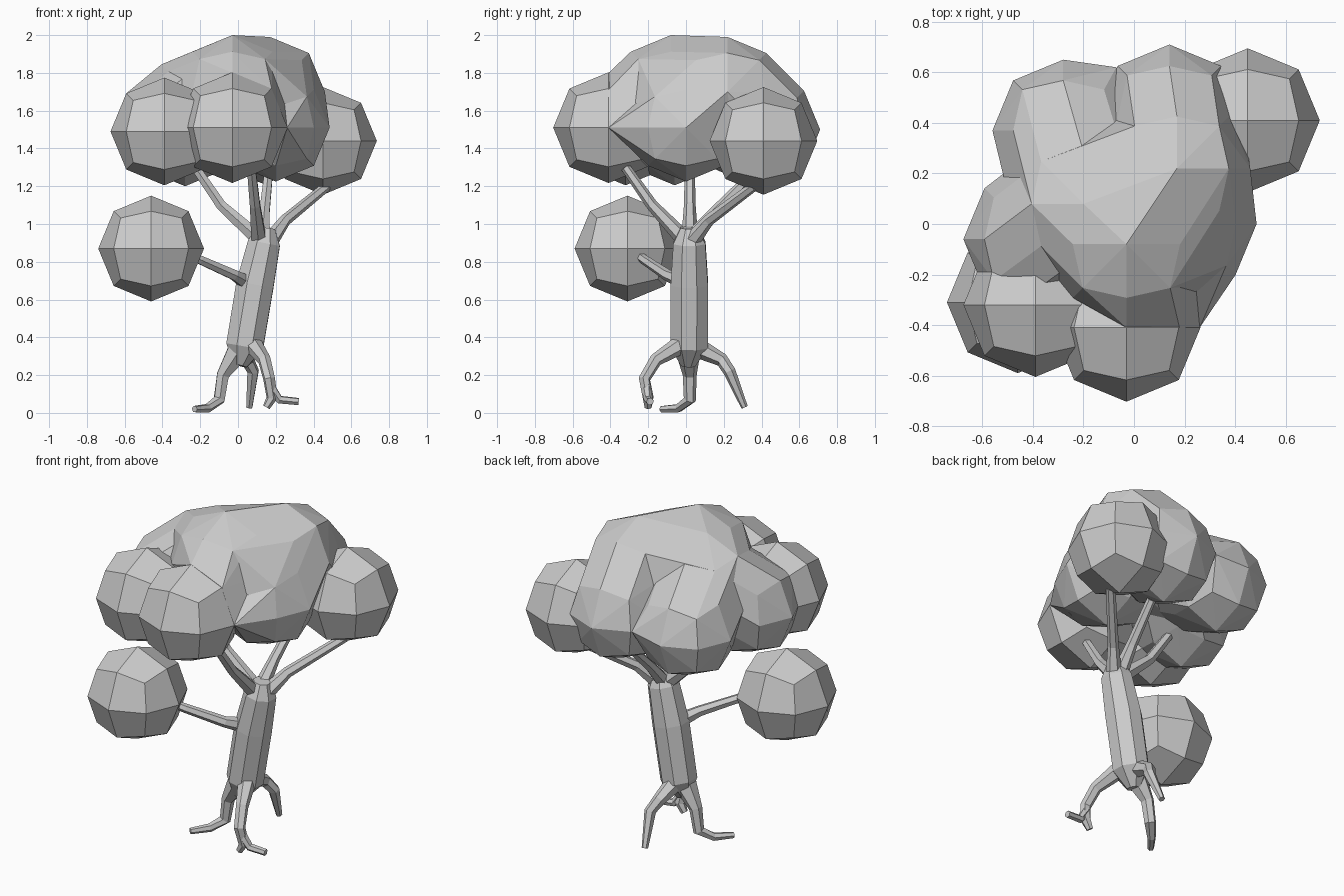
import bpy, bmesh, math
from mathutils import Vector

cube = bpy.data.objects.get("Cube")
if cube:
    bpy.data.objects.remove(cube, do_unlink=True)

GREY = (0.6, 0.6, 0.6, 1)
grey = bpy.data.materials.new("plain grey")
grey.use_nodes = True
grey.diffuse_color = GREY
grey.node_tree.nodes["Principled BSDF"].inputs["Base Color"].default_value = GREY


def finish(name, bm):
    bmesh.ops.recalc_face_normals(bm, faces=bm.faces[:])
    mesh = bpy.data.meshes.new(name)
    bm.to_mesh(mesh)
    bm.free()
    mesh.materials.append(grey)
    obj = bpy.data.objects.new(name, mesh)
    bpy.context.collection.objects.link(obj)
    return obj


def add_ball(bm, centre, radius):
    """Cube divided once and pushed out to a sphere."""
    ball = bmesh.new()
    bmesh.ops.create_cube(ball, size=2)
    bmesh.ops.subdivide_edges(ball, edges=ball.edges[:], cuts=1, use_grid_fill=True)
    for v in ball.verts:
        v.co = Vector(centre) + v.co.normalized() * radius
    temp = bpy.data.meshes.new("temp")
    ball.to_mesh(temp)
    ball.free()
    bm.from_mesh(temp)
    bpy.data.meshes.remove(temp)


def leaf_ball(name, centre, radius):
    bm = bmesh.new()
    add_ball(bm, centre, radius)
    return finish(name, bm)


def leaf_hull(name, balls, points=()):
    """One faceted mass wrapped round several balls and points."""
    bm = bmesh.new()
    for centre, radius in balls:
        add_ball(bm, centre, radius)
    for p in points:
        bm.verts.new(p)
    hull = bmesh.ops.convex_hull(bm, input=bm.verts[:])
    loose = set(hull["geom_interior"]) | set(hull["geom_unused"])
    bmesh.ops.delete(bm, geom=[v for v in loose if isinstance(v, bmesh.types.BMVert)],
                     context="VERTS")
    keep = {f for f in hull["geom"] if isinstance(f, bmesh.types.BMFace) and f.is_valid}
    bmesh.ops.delete(bm, geom=[f for f in bm.faces if f not in keep], context="FACES")
    return finish(name, bm)


def tube(name, path, radii, sides=6):
    """Sweep a polygon along a path, with a radius at each point."""
    pts = [Vector(p) for p in path]
    bm = bmesh.new()
    rings = []
    side = Vector((1, 0, 0))
    for i, p in enumerate(pts):
        along = (pts[min(i + 1, len(pts) - 1)] - pts[max(i - 1, 0)]).normalized()
        if abs(along.dot(side)) > 0.95:
            side = Vector((0, 0, -1))
        side = (side - along * side.dot(along)).normalized()
        up = along.cross(side)
        turn = [2 * math.pi * (k + 0.5) / sides for k in range(sides)]
        rings.append([bm.verts.new(p + (side * math.cos(a) + up * math.sin(a)) * radii[i])
                      for a in turn])
    for low, high in zip(rings, rings[1:]):
        for k in range(sides):
            n = (k + 1) % sides
            bm.faces.new((low[k], low[n], high[n], high[k]))
    bm.faces.new(rings[0])
    bm.faces.new(rings[-1])
    return finish(name, bm)


# Foliage: separate balls
leaf_ball("low_leaf_ball", (-0.46, -0.31, 0.87), 0.28)
leaf_ball("front_leaf_ball", (-0.03, -0.41, 1.51), 0.293)
leaf_ball("front_side_leaf_ball", (-0.39, -0.32, 1.49), 0.285)
leaf_ball("far_leaf_ball", (0.45, 0.41, 1.44), 0.285)

# Foliage: large joined masses
crown = ((-0.03, -0.08, 1.7), 0.3)
back_crown = ((0.17, 0.22, 1.7), 0.29)
side_crown = ((-0.2, 0.08, 1.64), 0.29)
right_ball = ((0.2, 0, 1.51), 0.285)
side_ball = ((-0.39, -0.06, 1.49), 0.285)
back_ball = ((0.14, 0.42, 1.5), 0.29)
back_side_ball = ((-0.28, 0.37, 1.48), 0.28)
front_tip = (0.26, -0.41, 1.51)
leaf_hull("crown_mass", [crown, back_crown, right_ball])
leaf_hull("crown_side_mass", [crown, back_crown, side_crown])
leaf_hull("crown_front_mass", [crown], [(-0.03, -0.41, 1.8), (0.18, -0.41, 1.71), front_tip])
leaf_hull("right_mass", [right_ball], [front_tip])
leaf_hull("side_mass", [side_crown, side_ball])
leaf_hull("back_mass", [back_crown, back_ball])
leaf_hull("back_side_mass", [side_crown, back_side_ball], [(-0.07, 0.62, 1.5)])

# Trunk
tube("trunk", [(0.01, 0.01, 0.25), (0.035, 0.018, 0.35), (0.09, 0.018, 0.68),
               (0.138, 0.018, 0.9), (0.15, 0.018, 0.98)],
     [0.04, 0.106, 0.107, 0.092, 0.05], 8)

# Branches
branches = {
    "low_branch": [(0.05, 0, 0.69), (-0.02, -0.1, 0.73), (-0.2, -0.22, 0.81), (-0.3, -0.27, 0.85)],
    "side_branch": [(0.11, 0.02, 0.92), (-0.09, 0.02, 1.1), (-0.24, 0.02, 1.32)],
    "front_branch": [(0.11, -0.01, 0.92), (0.09, -0.18, 1.1), (0.07, -0.32, 1.3)],
    "back_branch": [(0.13, 0.03, 0.92), (0.14, 0.15, 1.06), (0.16, 0.34, 1.25)],
    "far_branch": [(0.17, 0.03, 0.91), (0.25, 0.12, 1.02), (0.47, 0.36, 1.2)],
}
for name, path in branches.items():
    tube(name, path, [0.045, 0.031, 0.026, 0.022][:len(path)])

# Roots
tube("side_root", [(0.01, 0.01, 0.34), (-0.08, 0.02, 0.2), (-0.1, 0.02, 0.07),
                   (-0.16, -0.04, 0.025), (-0.23, -0.13, 0.02)],
     [0.07, 0.037, 0.033, 0.024, 0.018])
tube("front_root", [(0.08, -0.03, 0.36), (0.14, -0.16, 0.28), (0.165, -0.22, 0.18),
                    (0.18, -0.2, 0.08), (0.15, -0.2, 0.03)],
     [0.05, 0.035, 0.032, 0.03, 0.02])
tube("front_root_toe", [(0.17, -0.21, 0.14), (0.22, -0.2, 0.07), (0.32, -0.19, 0.06)],
     [0.028, 0.023, 0.02])
tube("back_root", [(0.03, 0.05, 0.35), (0.05, 0.19, 0.28), (0.08, 0.23, 0.22), (0.06, 0.31, 0.03)],
     [0.055, 0.036, 0.033, 0.018])
